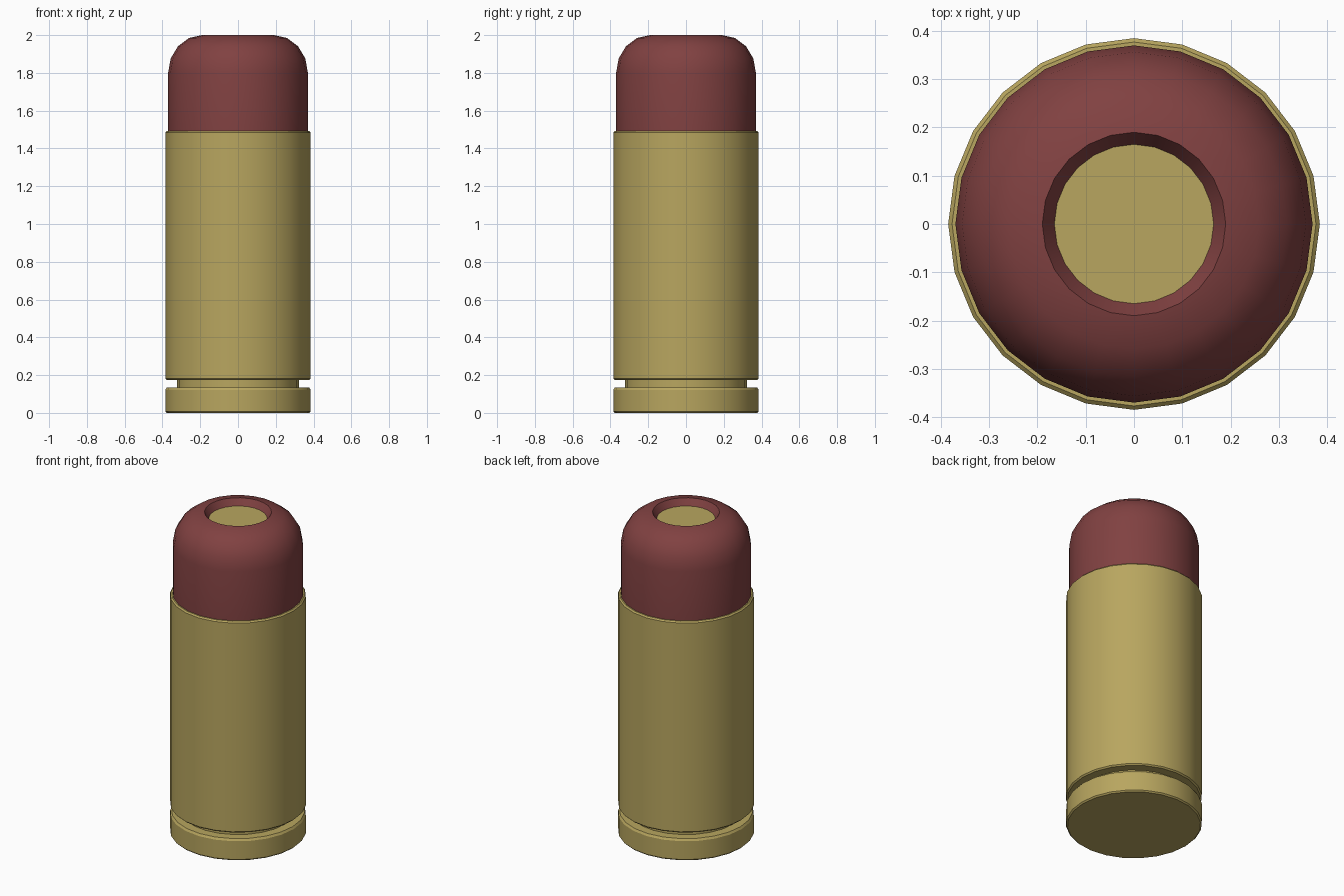
import bpy, bmesh
from math import sin, cos, pi, radians

SIDES = 24
cube = bpy.data.objects.get("Cube")
if cube:
    bpy.data.objects.remove(cube, do_unlink=True)


def material(name, rgb):
    mat = bpy.data.materials.new(name)
    mat.use_nodes = True
    mat.diffuse_color = (*rgb, 1)
    bsdf = next(n for n in mat.node_tree.nodes if n.type == 'BSDF_PRINCIPLED')
    bsdf.inputs["Base Color"].default_value = (*rgb, 1)
    return mat


def lathe(name, profile, mat, cap_start=False, cap_end=False):
    """Revolve (radius, height) points, listed from the bottom outside upward."""
    bm = bmesh.new()
    rings = [[bm.verts.new((r * cos(2 * pi * i / SIDES), r * sin(2 * pi * i / SIDES), z))
              for i in range(SIDES)] for r, z in profile]
    for low, high in zip(rings, rings[1:]):
        for i in range(SIDES):
            j = (i + 1) % SIDES
            bm.faces.new((low[i], low[j], high[j], high[i]))
    if cap_start:
        bm.faces.new(rings[0][::-1])
    if cap_end:
        bm.faces.new(rings[-1])
    mesh = bpy.data.meshes.new(name)
    bm.to_mesh(mesh)
    bm.free()
    mesh.materials.append(mat)
    obj = bpy.data.objects.new(name, mesh)
    bpy.context.collection.objects.link(obj)
    bpy.ops.object.select_all(action='DESELECT')
    obj.select_set(True)
    bpy.context.view_layer.objects.active = obj
    bpy.ops.object.shade_smooth_by_angle(angle=radians(30))
    return obj


brass = material("brass", (0.48, 0.38, 0.115))
red = material("dark_red", (0.218, 0.053, 0.053))

# Case: bevelled base rim, extractor groove, long wall and thin mouth lip
R, B, GROOVE, MOUTH = 0.385, 0.008, 0.323, 0.368
lathe("case", [
    (R - B, 0), (R, B), (R, 0.13 - B), (R - B, 0.135),
    (GROOVE, 0.135), (GROOVE, 0.173),
    (R - B, 0.173), (R, 0.173 + B), (R, 1.492 - B), (R - B, 1.492),
    (MOUTH, 1.492), (MOUTH, 1.46),
], brass, cap_start=True)

# Bullet: straight shank, rounded shoulder and a tapered hollow in the nose
shoulder = [(0.19 + 0.18 * cos(a), 1.8 + 0.2 * sin(a))
            for a in (pi / 8 * k for k in range(5))]
lathe("bullet", [(0.37, 1.46)] + shoulder + [(0.165, 1.96)], red)

# Flat core at the bottom of the hollow
lathe("core", [(0.165, 1.95), (0.165, 1.96)], brass, cap_end=True)
